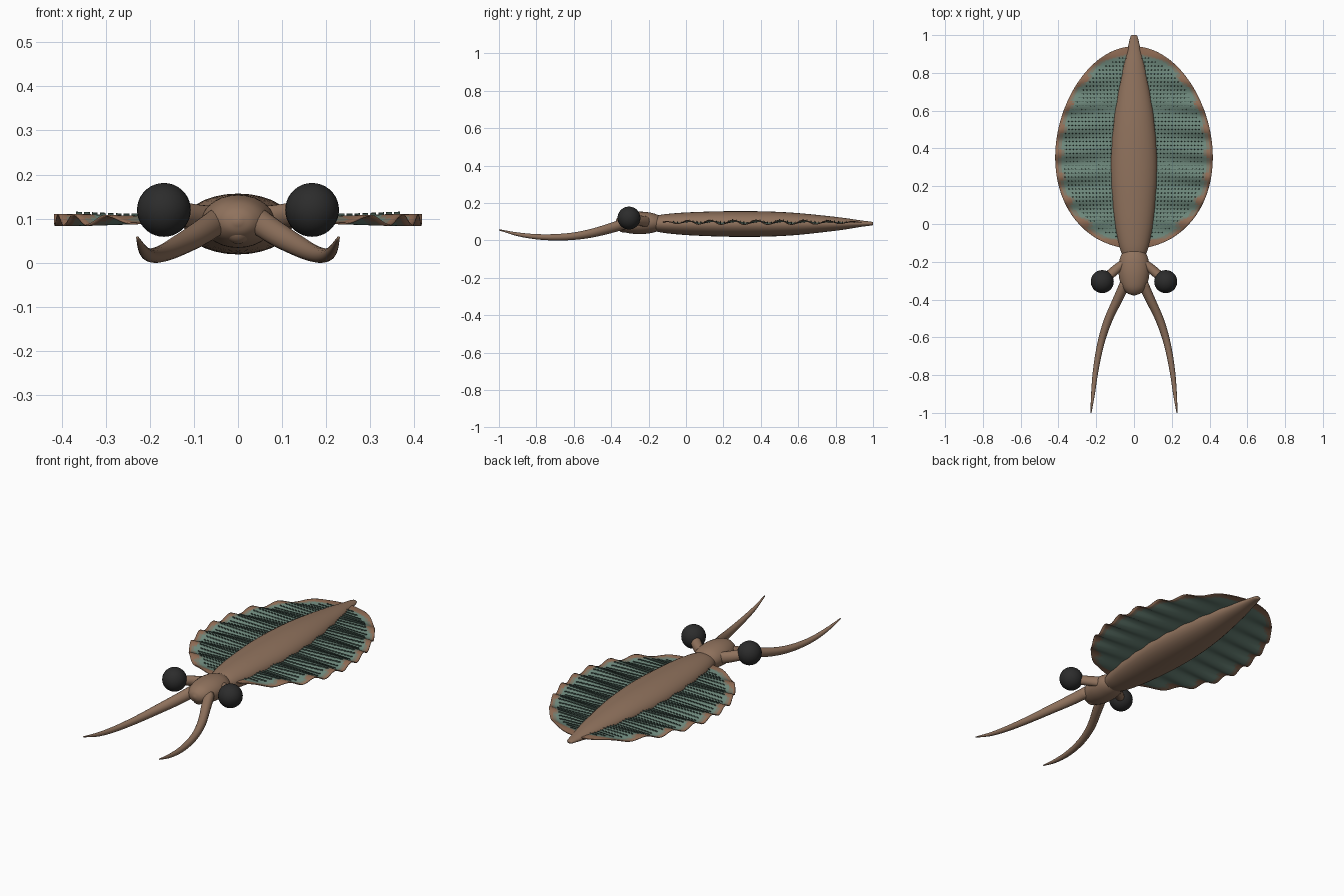
import bpy, bmesh, math
from mathutils import Vector

cube = bpy.data.objects.get("Cube")
if cube:
    bpy.data.objects.remove(cube, do_unlink=True)


def material(name, r, g, b):
    m = bpy.data.materials.new(name)
    m.use_nodes = True
    m.diffuse_color = (r, g, b, 1)
    node = next(n for n in m.node_tree.nodes if n.type == 'BSDF_PRINCIPLED')
    node.inputs["Base Color"].default_value = (r, g, b, 1)
    node.inputs["Roughness"].default_value = 0.7
    return m


brown = material("skin brown", 0.28, 0.17, 0.11)
rust = material("fin rim rust", 0.28, 0.15, 0.09)
blend = material("fin blend olive", 0.20, 0.19, 0.14)
teal = material("fin teal", 0.15, 0.24, 0.195)
dark_teal = material("gill dark teal", 0.05, 0.085, 0.07)
black = material("eye black", 0.025, 0.025, 0.025)


def finish(bm, name, mats, smooth=True):
    bmesh.ops.recalc_face_normals(bm, faces=bm.faces)
    mesh = bpy.data.meshes.new(name)
    bm.to_mesh(mesh)
    bm.free()
    for m in mats:
        mesh.materials.append(m)
    ob = bpy.data.objects.new(name, mesh)
    bpy.context.collection.objects.link(ob)
    for p in mesh.polygons:
        p.use_smooth = smooth
    return ob


def spline(pts, steps=5):
    """Smooth list of stations passing through every given point."""
    v = [Vector(p) for p in pts]
    v = [2 * v[0] - v[1]] + v + [2 * v[-1] - v[-2]]
    out = []
    for a, b, c, d in zip(v, v[1:], v[2:], v[3:]):
        for i in range(steps):
            t = i / steps
            out.append((2 * b + (c - a) * t + (2 * a - 5 * b + 4 * c - d) * t ** 2
                        + (3 * b - a - 3 * c + d) * t ** 3) / 2)
    return out + [v[-2]]


def tube(name, stations, mat, n=28):
    """Loft elliptical sections given as x, y, z, half width, half height."""
    bm = bmesh.new()
    rings = []
    for x, y, z, rx, rz in spline(stations):
        rings.append([bm.verts.new((x + rx * math.cos(2 * math.pi * i / n), y,
                                    z + rz * math.sin(2 * math.pi * i / n)))
                      for i in range(n)])
    for a, b in zip(rings, rings[1:]):
        for i in range(n):
            j = (i + 1) % n
            bm.faces.new((a[i], a[j], b[j], b[i]))
    bm.faces.new(rings[0])
    bm.faces.new(rings[-1])
    return finish(bm, name, [mat])


def ball(name, centre, r, mat):
    bm = bmesh.new()
    bmesh.ops.create_uvsphere(bm, u_segments=28, v_segments=18, radius=r)
    bmesh.ops.translate(bm, verts=bm.verts, vec=centre)
    return finish(bm, name, [mat])


# Spindle-shaped body and rounded head
tube("body", [(0, -0.17, 0.09, 0.06, 0.04), (0, -0.1, 0.09, 0.083, 0.052),
              (0, 0.05, 0.089, 0.108, 0.063), (0, 0.3, 0.088, 0.124, 0.069),
              (0, 0.55, 0.088, 0.108, 0.062), (0, 0.8, 0.089, 0.065, 0.037),
              (0, 0.93, 0.09, 0.034, 0.018), (0, 0.985, 0.09, 0.021, 0.011),
              (0, 1.0, 0.09, 0.014, 0.008)], brown)
tube("head", [(0, -0.14, 0.093, 0.055, 0.04), (0, -0.19, 0.094, 0.077, 0.055),
              (0, -0.26, 0.094, 0.082, 0.06), (0, -0.33, 0.094, 0.066, 0.05),
              (0, -0.365, 0.094, 0.038, 0.03), (0, -0.378, 0.094, 0.006, 0.006)], brown)
ball("mouth", (0, -0.335, 0.074), 0.031, brown)

# Fin shape: egg outline and ripples that grow outwards
MID, HALF, WIDE = 0.405, 0.535, 0.415


def half_width(y):
    c = (MID - y) / HALF
    return WIDE * (1 + 0.1 * c) * math.sqrt(max(0, 1 - c * c))


def ripple(x, y):
    return math.sin(2 * math.pi * y / 0.125 + 4 * x)


def fin_z(x, y):
    return 0.097 + 0.012 * min(1, x / 0.36) * ripple(x, y)


def rim_distance(x, y):
    c = (MID - y) / HALF
    return 0.45 * (1 - math.hypot(x / (WIDE * (1 + 0.1 * c)), c))


def fin(name, s):
    bm = bmesh.new()
    rows, cols = 150, 26
    grid = []
    for i in range(rows + 1):
        y = MID - HALF * math.cos(math.pi * (0.004 + 0.992 * i / rows))
        w = half_width(y)
        grid.append([bm.verts.new((s * w * k / cols, y, fin_z(w * k / cols, y)))
                     for k in range(cols + 1)])
    for a, b in zip(grid, grid[1:]):
        for k in range(cols):
            f = bm.faces.new((a[k], a[k + 1], b[k + 1], b[k]))
            p = f.calc_center_median()
            d = rim_distance(abs(p.x), p.y)
            edge = 0.014 + 0.022 * max(0, ripple(abs(p.x), p.y))
            f.material_index = 2 if d < edge else 1 if d < edge + 0.012 else 0
    ob = finish(bm, name, [teal, blend, rust])
    mod = ob.modifiers.new("thickness", 'SOLIDIFY')
    mod.thickness = 0.004
    mod.offset = 0


def gills(name, s):
    """Rows of short upright flaps on the upper side of a fin."""
    bm = bmesh.new()
    step = 0.021
    for i in range(50):
        y = MID - HALF + 0.02 + i * step
        for k in range(22):
            x = 0.03 + k * 0.018
            if rim_distance(x + 0.013, y) < 0.04:
                continue
            ends = [(x, y), (x + 0.013, y + 0.002)]
            quads = []
            for px, py in ends:
                z = fin_z(px, py)
                quads.append([bm.verts.new((s * px, py + dy, z + dz)) for dy, dz in
                              ((-0.002, 0), (0.002, 0), (0.001, 0.007), (-0.001, 0.007))])
            a, b = quads
            for j in range(4):
                m = (j + 1) % 4
                bm.faces.new((a[j], a[m], b[m], b[j]))
            bm.faces.new(a)
            bm.faces.new(b)
    finish(bm, name, [dark_teal], smooth=False)


# Paired parts
for side, s in (("left", 1), ("right", -1)):
    fin(side + "_fin", s)
    gills(side + "_gill_rows", s)
    ball(side + "_eye", (s * 0.168, -0.305, 0.12), 0.061, black)
    tube(side + "_eye_stalk", [(s * 0.04, -0.195, 0.098, 0.036, 0.03),
                               (s * 0.09, -0.235, 0.104, 0.038, 0.028),
                               (s * 0.15, -0.29, 0.115, 0.036, 0.026)], brown, 16)
    tube(side + "_tentacle", [(s * 0.045, -0.31, 0.095, 0.03, 0.03),
                              (s * 0.086, -0.4, 0.067, 0.028, 0.028),
                              (s * 0.133, -0.5, 0.04, 0.024, 0.024),
                              (s * 0.167, -0.6, 0.023, 0.02, 0.02),
                              (s * 0.19, -0.7, 0.017, 0.017, 0.017),
                              (s * 0.206, -0.8, 0.02, 0.014, 0.014),
                              (s * 0.217, -0.9, 0.033, 0.01, 0.01),
                              (s * 0.228, -1.0, 0.057, 0.003, 0.003)], brown, 16)
